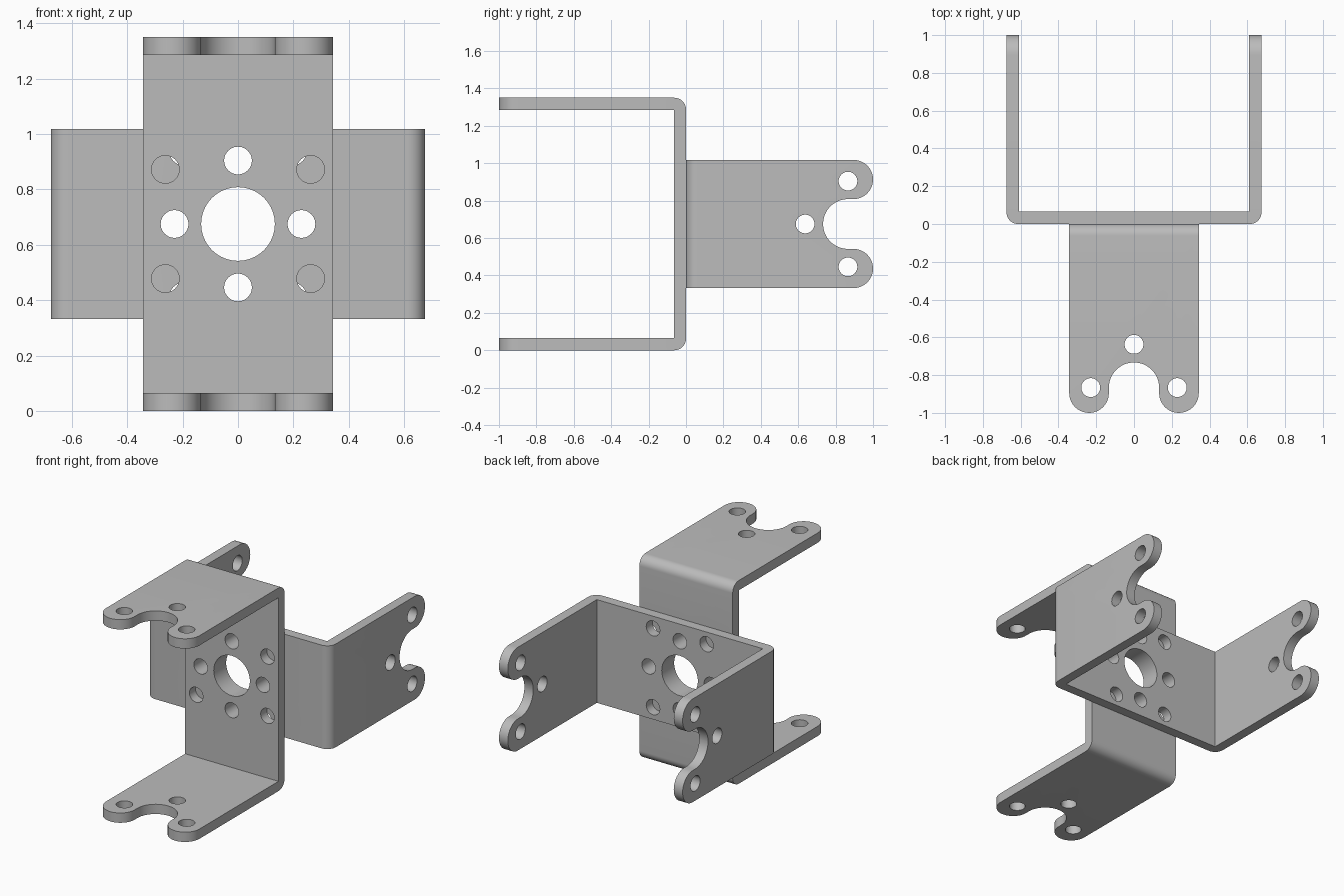
import bpy, bmesh
from math import sin, cos, pi
from mathutils import Matrix, Vector

if "Cube" in bpy.data.objects:
    bpy.data.objects.remove(bpy.data.objects["Cube"], do_unlink=True)

HALF, WIDE, THICK, REACH = 0.675, 0.343, 0.065, 1.0   # bracket half length, half width, sheet, arm
NOTCH, HOLE, RING, HUB_Y = 0.133, 0.05, 0.229, 0.866  # notch radius, hole radius, hole circle, centre
LOBE = (WIDE - NOTCH) / 2
TIP = REACH - LOBE

steel = bpy.data.materials.new("grey steel")
steel.diffuse_color = (0.5, 0.5, 0.5, 1)
steel.use_nodes = True
steel.node_tree.nodes["Principled BSDF"].inputs["Base Color"].default_value = (0.5, 0.5, 0.5, 1)


def arc(cx, cy, r, start, end, n=20):
    return [(cx + r * cos(start + (end - start) * i / n),
             cy + r * sin(start + (end - start) * i / n)) for i in range(n + 1)]


def prism(bm, points, place, depth):
    """Extrude a closed outline; place maps (u, v) to 3D, depth is the extrusion vector."""
    face = bm.faces.new([bm.verts.new(place(u, v)) for u, v in points])
    grown = bmesh.ops.extrude_face_region(bm, geom=[face])["geom"]
    bmesh.ops.translate(bm, vec=depth, verts=[g for g in grown if isinstance(g, bmesh.types.BMVert)])


def finish(bm, name):
    bmesh.ops.recalc_face_normals(bm, faces=bm.faces)
    mesh = bpy.data.meshes.new(name)
    bm.to_mesh(mesh)
    bm.free()
    mesh.materials.append(steel)
    obj = bpy.data.objects.new(name, mesh)
    bpy.context.collection.objects.link(obj)
    return obj


def make_cutter():
    bm = bmesh.new()

    # Round holes and hub bore through the spine
    def spine(u, v):
        return (u, -0.1, v)
    through = Vector((0, 0.3, 0))
    holes = [(0, 0, NOTCH)]
    for s in (-1, 1):
        holes += [(s * RING, 0, HOLE), (0, s * RING, HOLE)]
        holes += [(s * 0.197, t * 0.262, HOLE) for t in (-1, 1)]
    for x, z, r in holes:
        prism(bm, arc(x, z, r, 0, 2 * pi, 40)[:-1], spine, through)

    # Holes, notch and lobed tips through both arms
    def arm(u, v):
        return (-1, v, u)
    across = Vector((2, 0, 0))
    for z, y in ((0, HUB_Y - RING), (RING, HUB_Y), (-RING, HUB_Y)):
        prism(bm, arc(z, y, HOLE, 0, 2 * pi, 40)[:-1], arm, across)
    mid = NOTCH + LOBE
    tip = [(WIDE + 0.1, TIP)] + arc(mid, TIP, LOBE, 0, pi)
    tip += arc(0, HUB_Y, NOTCH, 0, -pi, 32)
    tip += arc(-mid, TIP, LOBE, 0, pi)
    tip += [(-WIDE - 0.1, TIP), (-WIDE - 0.1, 1.2), (WIDE + 0.1, 1.2)]
    prism(bm, tip, arm, across)
    return finish(bm, "hole_cutter")


def make_bracket(name, matrix):
    # U section with rounded outer bends and sharp inner corners
    inner = HALF - THICK
    bend = THICK - 0.003
    section = [(HALF, REACH), (inner, REACH), (inner, THICK), (-inner, THICK),
               (-inner, REACH), (-HALF, REACH)]
    section += arc(-HALF + bend, bend, bend, pi, 1.5 * pi, 10)
    section += arc(HALF - bend, bend, bend, 1.5 * pi, 2 * pi, 10)
    bm = bmesh.new()
    prism(bm, section, lambda u, v: (u, v, -WIDE), Vector((0, 0, 2 * WIDE)))
    obj = finish(bm, name)

    # Cut the holes and tips, then bake the result
    cutter = make_cutter()
    mod = obj.modifiers.new("holes", 'BOOLEAN')
    mod.operation = 'DIFFERENCE'
    mod.solver = 'EXACT'
    mod.object = cutter
    bpy.ops.object.select_all(action='DESELECT')
    bpy.context.view_layer.objects.active = obj
    obj.select_set(True)
    bpy.ops.object.modifier_apply(modifier=mod.name)
    bpy.data.objects.remove(cutter, do_unlink=True)
    obj.data.transform(matrix)
    bpy.ops.object.shade_smooth_by_angle(angle=pi / 6)
    return obj


# Back bracket lies level; front bracket stands upright and faces the other way
lift = Matrix.Translation((0, 0, HALF))
turn = Matrix(((0, 0, 1, 0), (0, -1, 0, 0), (1, 0, 0, 0), (0, 0, 0, 1)))
make_bracket("back_bracket", lift)
make_bracket("front_bracket", lift @ turn)
